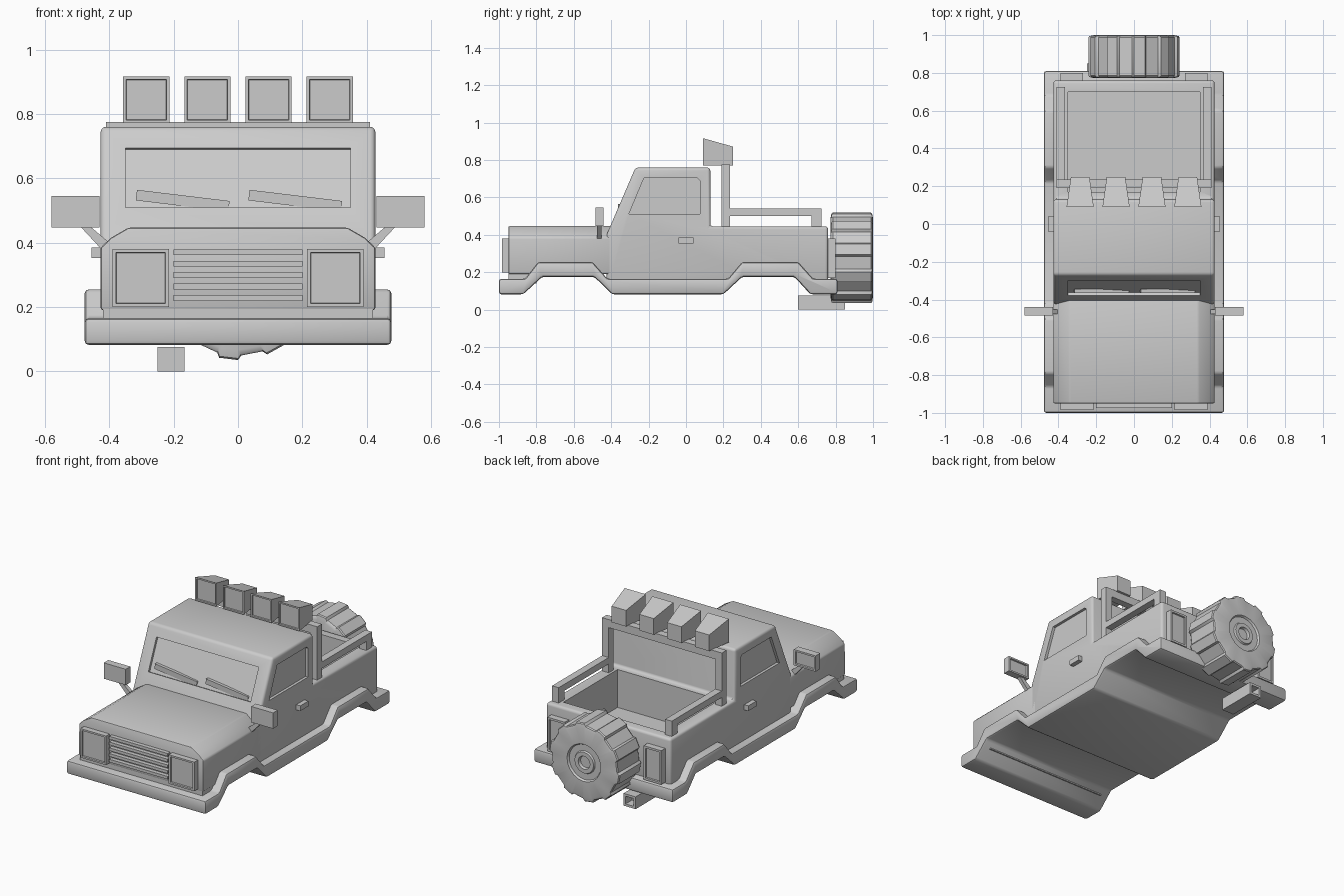
import bpy, bmesh, math
from mathutils import Vector

if "Cube" in bpy.data.objects:
    bpy.data.objects.remove(bpy.data.objects["Cube"])


def finish(name, bm, bevel=0, seg=2, smooth=True):
    bmesh.ops.recalc_face_normals(bm, faces=bm.faces)
    me = bpy.data.meshes.new(name)
    bm.to_mesh(me)
    bm.free()
    ob = bpy.data.objects.new(name, me)
    bpy.context.collection.objects.link(ob)
    bpy.ops.object.select_all(action='DESELECT')
    bpy.context.view_layer.objects.active = ob
    ob.select_set(True)
    if bevel:
        m = ob.modifiers.new("bevel", 'BEVEL')
        m.width, m.segments, m.limit_method = bevel, seg, 'ANGLE'
        m.angle_limit = math.radians(20)
        bpy.ops.object.modifier_apply(modifier=m.name)
    if smooth:
        bpy.ops.object.shade_smooth_by_angle(angle=math.radians(32))
    return ob


def prism(name, pts, axis, a, b, bevel=0, seg=2):
    """Extrude a 2D profile: axis 'x' takes (y, z), axis 'y' takes (x, z)."""
    bm = bmesh.new()
    co = (lambda p, t: (t, *p)) if axis == 'x' else (lambda p, t: (p[0], t, p[1]))
    lo = [bm.verts.new(co(p, a)) for p in pts]
    hi = [bm.verts.new(co(p, b)) for p in pts]
    bm.faces.new(lo)
    bm.faces.new(hi)
    for i in range(len(pts)):
        j = (i + 1) % len(pts)
        bm.faces.new((lo[i], lo[j], hi[j], hi[i]))
    return finish(name, bm, bevel, seg)


def box(name, x, y, z, recess=None, rim=0.015, depth=0.01, back=1.0, drop=0.0, roll=0):
    """Box from ranges; recess = direction of a face to sink; back/drop taper the +y end."""
    bm = bmesh.new()
    bmesh.ops.create_cube(bm, size=1)
    mid = Vector([(r[0] + r[1]) / 2 for r in (x, y, z)])
    for v in bm.verts:
        rear = v.co.y > 0
        top = v.co.z > 0
        v.co = Vector([c * (r[1] - r[0]) for c, r in zip(v.co, (x, y, z))])
        if rear:
            v.co.x *= back
            v.co.z -= drop if top else 0
        c, s = math.cos(roll), math.sin(roll)
        v.co = Vector((c * v.co.x - s * v.co.z, v.co.y, s * v.co.x + c * v.co.z)) + mid
    if recess:
        bm.normal_update()
        f = max(bm.faces, key=lambda f: f.normal.dot(Vector(recess)))
        bmesh.ops.inset_individual(bm, faces=[f], thickness=rim)
        bmesh.ops.inset_individual(bm, faces=[f], thickness=0.002, depth=-depth)
    return finish(name, bm, smooth=False)


def cut(ob, cutter):
    m = ob.modifiers.new("cut", 'BOOLEAN')
    m.operation, m.solver, m.object = 'DIFFERENCE', 'EXACT', cutter
    bpy.context.view_layer.objects.active = ob
    bpy.ops.object.modifier_apply(modifier=m.name)
    bpy.data.objects.remove(cutter)


# Lower sill with wheel arches and bumpers, full width
sill_profile = [(-1, .082), (-.87, .082), (-.77, .175), (-.49, .175), (-.395, .082),
                (.2, .082), (.3, .175), (.58, .175), (.665, .082), (.81, .082),
                (.81, .165), (.68, .165), (.6, .255), (.3, .255), (.225, .165),
                (-.42, .165), (-.5, .255), (-.79, .255), (-.86, .165), (-1, .165)]
sill = prism("lower_sill", sill_profile, 'x', -.477, .477, .013)

# Cab and cargo bed, with bed, windscreen and side windows sunk in
cab = [(-.425, .14), (-.425, .40), (-.27, .76), (.13, .76), (.13, .445), (.76, .445), (.76, .14),
       (.64, .14), (.59, .19), (.29, .19), (.24, .14)]
body = prism("cab_and_bed", cab, 'x', -.427, .427, .016, 3)
for part in (sill, body):
    cut(part, prism("bed_cutter", [(.17, .21), (.17, .6), (.70, .6), (.70, .21)], 'x', -.35, .35))
slope = .155 / .36
ya, yb = -.425 + .11 * slope, -.425 + .295 * slope
cut(body, prism("windscreen_cutter", [(ya - .03, .523), (ya + .014, .504), (yb + .014, .689), (yb - .03, .708)],
                'x', -.35, .35))
window = [(-.305, .512), (-.225, .703), (.062, .703), (.075, .69), (.075, .512)]
for s in (-1, 1):
    cut(body, prism("window_cutter", window, 'x', s * .41, s * .5))
bpy.ops.object.select_all(action='DESELECT')
body.select_set(True)
bpy.ops.object.shade_smooth_by_angle(angle=math.radians(32))

# Hood with sloped shoulders
hood = [(-.427, .19), (.427, .19), (.427, .385), (.395, .415), (.34, .447),
        (-.34, .447), (-.395, .415), (-.427, .385)]
prism("hood", hood, 'y', -.95, -.38, .008)
box("nose_panel", (-.42, .42), (-.948, -.8), (.14, .25))

# Grille slats
for i in range(5):
    z = .37 - i * .0355
    box("grille_slat", (-.2, .2), (-.975, -.94), (z - .009, z + .009))

# Wipers
for cx in (-.172, .178):
    box("wiper", (cx - .145, cx + .145), (-.364, -.345), (.514, .547), roll=-.12)

# Paired parts
for s in (-1, 1):
    def span(a, b):
        return tuple(sorted((s * a, s * b)))
    box("headlight", span(.215, .39), (-.985, -.94), (.20, .38), (0, -1, 0))
    box("tail_light", span(.27, .39), (.75, .80), (.17, .38), (0, 1, 0), .018)
    box("door_handle", span(.42, .455), (-.04, .04), (.353, .385))
    box("mirror", span(.43, .58), (-.485, -.44), (.447, .545), (0, 1, 0))
    prism("mirror_arm", [(s * .40, .40), (s * .425, .38), (s * .49, .45), (s * .465, .455)], 'y', -.477, -.453)
    # Roll bar posts and bed rails
    box("roll_bar_post", span(.365, .41), (.19, .235), (.44, .775))
    box("bed_rail", span(.365, .41), (.23, .725), (.50, .54))
    box("rail_post", span(.365, .41), (.67, .725), (.44, .51))
box("roll_bar_top", (-.41, .41), (.19, .235), (.725, .775))

# Roof lamps on the roll bar
for cx in (-.285, -.095, .095, .285):
    box("roof_lamp", (cx - .072, cx + .072), (.09, .25), (.772, .917), (0, -1, 0), .013, .008, .68, .045)

# Exhaust pipe
box("exhaust_pipe", (-.25, -.167), (.6, .85), (0, .076), (0, 1, 0), .02, .06)

# Spare wheel: lathe with ten tread lugs
rings = [(.09, .772, 0), (.21, .772, 0), (.237, .778, 1), (.242, .785, 1), (.242, .988, 1), (.237, .995, 1),
         (.21, 1.0, 0), (.115, 1.0, 0), (.108, .988, 0), (.07, .988, 0), (.065, .998, 0),
         (.04, .998, 0), (.036, .98, 0)]
angles = []
for k in range(10):
    angles += [(k * 36 + d, g) for d, g in ((-14, 0), (0, 0), (2.5, 1), (19.5, 1))]
bm = bmesh.new()
loops = []
for r, y, tread in rings:
    row = []
    for a, groove in angles:
        t = math.radians(a)
        q = r - .014 * groove * tread
        row.append(bm.verts.new((q * math.sin(t), y, .277 - q * math.cos(t))))
    loops.append(row)
n = len(angles)
for p, q in zip(loops, loops[1:]):
    for i in range(n):
        j = (i + 1) % n
        bm.faces.new((p[i], p[j], q[j], q[i]))
bm.faces.new(loops[0])
bm.faces.new(loops[-1])
finish("spare_wheel", bm)
